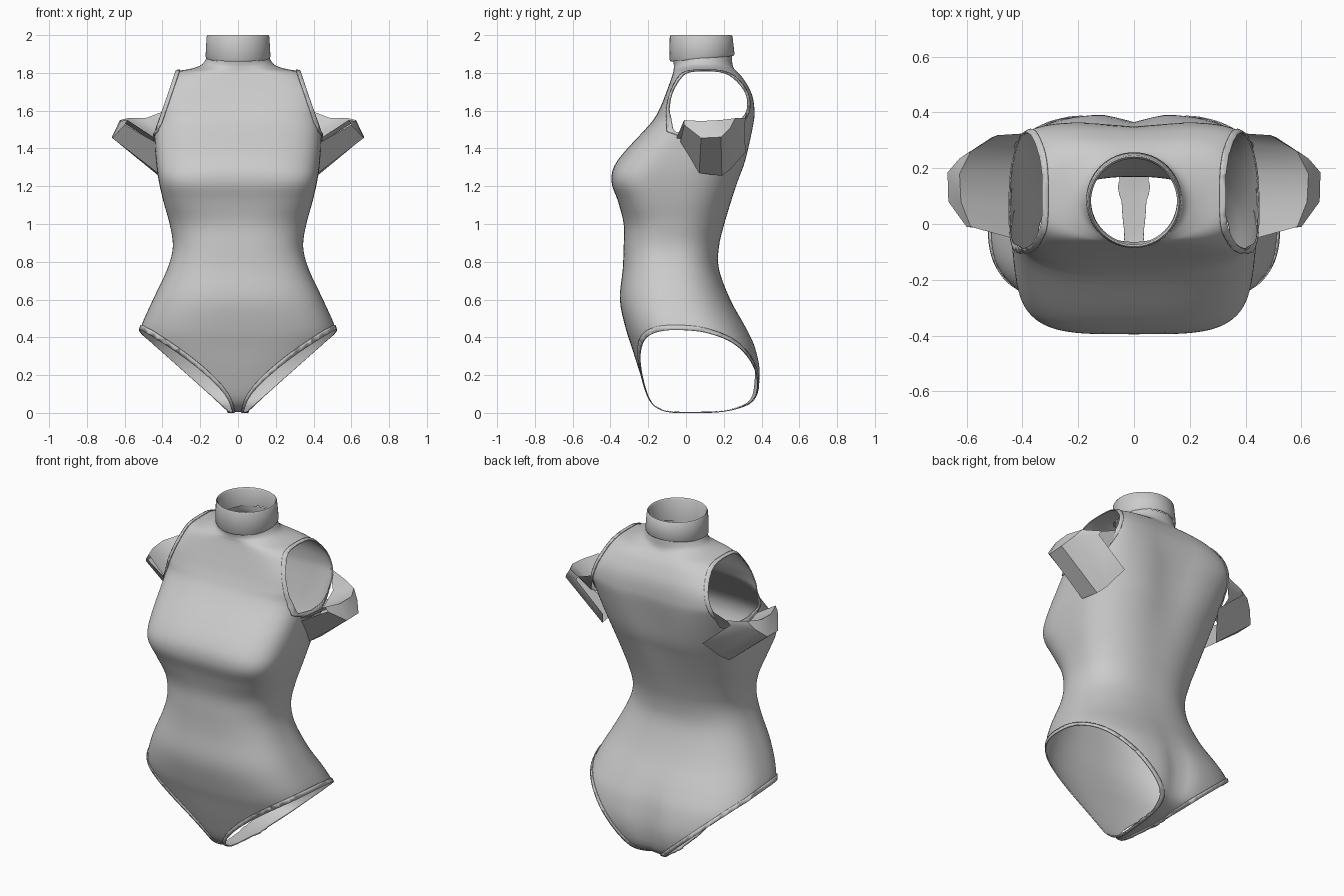
import bpy, bmesh, math
from mathutils import Vector

if "Cube" in bpy.data.objects:
    bpy.data.objects.remove(bpy.data.objects["Cube"])

fabric = bpy.data.materials.new("light_grey_fabric")
fabric.diffuse_color = (0.6, 0.6, 0.6, 1)
fabric.use_nodes = True
fabric.node_tree.nodes["Principled BSDF"].inputs["Base Color"].default_value = fabric.diffuse_color

# Torso sections: height, half width, front y, back y, front and back squareness
SECTIONS = [
    (0.004, 0.00, -0.05, 0.12, 2.0, 2.0),
    (0.020, 0.26, -0.13, 0.25, 2.2, 2.2),
    (0.070, 0.40, -0.19, 0.36, 2.3, 2.6),
    (0.200, 0.49, -0.24, 0.395, 2.4, 2.7),
    (0.340, 0.525, -0.285, 0.37, 2.6, 2.7),
    (0.450, 0.515, -0.32, 0.32, 2.7, 2.5),
    (0.600, 0.45, -0.35, 0.235, 2.6, 2.4),
    (0.760, 0.375, -0.335, 0.175, 2.6, 2.4),
    (0.880, 0.345, -0.33, 0.175, 2.6, 2.4),
    (1.000, 0.362, -0.33, 0.205, 2.7, 2.4),
    (1.120, 0.395, -0.36, 0.245, 3.4, 2.5),
    (1.230, 0.42, -0.395, 0.285, 4.0, 2.7),
    (1.340, 0.435, -0.36, 0.325, 3.4, 2.9),
    (1.530, 0.445, -0.19, 0.362, 3.3, 3.8),
    (1.610, 0.440, -0.14, 0.365, 4.2, 4.8),
    (1.690, 0.415, -0.107, 0.35, 4.8, 4.8),
    (1.765, 0.375, -0.08, 0.31, 4.0, 3.8),
    (1.803, 0.345, -0.068, 0.278, 2.8, 2.6),
    (1.822, 0.25, -0.065, 0.26, 2.3, 2.3),
    (1.845, 0.19, -0.065, 0.25, 2.0, 2.0),
    (1.890, 0.162, -0.075, 0.245, 2.0, 2.0),
]
SIDES, STEPS = 96, 4


def finish(bm, name, angle=40, thickness=0):
    mesh = bpy.data.meshes.new(name)
    bm.to_mesh(mesh)
    bm.free()
    ob = bpy.data.objects.new(name, mesh)
    bpy.context.collection.objects.link(ob)
    mesh.materials.append(fabric)
    if thickness:
        mod = ob.modifiers.new("cloth", 'SOLIDIFY')
        mod.thickness, mod.offset = thickness, 0
    bpy.ops.object.select_all(action='DESELECT')
    ob.select_set(True)
    bpy.context.view_layer.objects.active = ob
    bpy.ops.object.shade_smooth_by_angle(angle=math.radians(angle))
    return ob


def loft(bm, rows, closed=True):
    grid = [[bm.verts.new(p) for p in row] for row in rows]
    n = len(rows[0])
    for a, b in zip(grid, grid[1:]):
        for j in range(n if closed else n - 1):
            k = (j + 1) % n
            bm.faces.new((a[j], a[k], b[k], b[j]))


def section(s):
    z, w, yf, yb, nf, nb = s
    mid = yf + (yb - yf) * 0.5
    cleft = 0.03 * math.exp(-((z - 0.2) / 0.2) ** 2)
    spine = 0.022 * math.exp(-((z - 1.45) / 0.3) ** 2)
    row = []
    for j in range(SIDES):
        t = 2 * math.pi * j / SIDES
        c, q = math.cos(t), math.sin(t)
        n = nb if q > 0 else nf
        x = w * math.copysign(abs(c) ** (2 / n), c)
        y = mid + (yb - yf) * 0.5 * math.copysign(abs(q) ** (2 / n), q)
        if q > 0:
            y -= q * (cleft * math.exp(-(x / 0.07) ** 2) + spine * math.exp(-(x / 0.13) ** 2))
        row.append((x, y, z))
    return row


def smooth_sections():
    out = []
    for i in range(len(SECTIONS) - 1):
        p = [SECTIONS[min(max(i + k, 0), len(SECTIONS) - 1)] for k in (-1, 0, 1, 2)]
        for k in range(STEPS):
            t = k / STEPS
            out.append([0.5 * (2 * b + (c - a) * t + (2 * a - 5 * b + 4 * c - d) * t * t
                               + (3 * b - a - 3 * c + d) * t ** 3) for a, b, c, d in zip(*p)])
    return out + [SECTIONS[-1]]


def trim(bm, func):
    """Cut away the part of the surface where func is positive."""
    val = {v: func(v.co) for v in bm.verts}
    fresh = set()
    for e in list(bm.edges):
        a, b = e.verts
        fa, fb = val[a], val[b]
        if (fa > 0) != (fb > 0):
            v = bmesh.utils.edge_split(e, a, min(max(fa / (fa - fb), 0.001), 0.999))[1]
            fresh.add(v)
    for f in list(bm.faces):
        hits = [v for v in f.verts if v in fresh]
        if len(hits) == 2:
            bmesh.utils.face_split(f, hits[0], hits[1])
    gone = [v for v in bm.verts if v not in fresh and val[v] > 0]
    bmesh.ops.delete(bm, geom=gone, context='VERTS')


def leg_cut(p):
    t = min(max((p.y + 0.2) / 0.35, 0), 1)
    x = abs(p.x) - 0.025 - 0.03 * t
    power = 0.68 + 0.32 * t
    h = 0.015 + (0.425 * (x / 0.48) ** power if x > 0 else 2 * x)
    return h - p.z


def arm_cut(p):
    # Slanted plane across the shoulder, rounded off below
    dz = p.z - 1.575
    f = 1 - ((p.y - 0.12) / 0.245) ** 2 - (dz / (0.27 if dz > 0 else 0.145)) ** 2
    return min(f, (abs(p.x) - 0.432 + 0.34 * (p.z - 1.5)) * 8)


def torso_surface():
    bm = bmesh.new()
    loft(bm, [section(s) for s in smooth_sections()])
    bmesh.ops.remove_doubles(bm, verts=bm.verts, dist=0.0005)
    trim(bm, leg_cut)
    trim(bm, arm_cut)
    bm.normal_update()
    return bm


# Main body, open at neck, arms and legs
finish(torso_surface(), "bodysuit_torso")

# Raised hems around the leg and arm openings
for name, cut, width in (("leg_hems", leg_cut, 0.03), ("arm_hems", arm_cut, 0.16)):
    bm = torso_surface()
    trim(bm, lambda p: -cut(p) - width)
    bm.normal_update()
    for v in bm.verts:
        v.co += v.normal * 0.004
    finish(bm, name, 40, 0.005)

# Standing collar: outer wall, rim and inner wall
bm = bmesh.new()
rows = []
for r, z, tilt, cy in ((0.166, 1.86, 0.03, 0.085), (0.172, 1.87, 0.03, 0.085),
                       (0.166, 1.99, 0.005, 0.08), (0.161, 2.0, 0, 0.08),
                       (0.154, 1.99, 0, 0.08), (0.154, 1.865, 0.03, 0.085)):
    row = []
    for j in range(64):
        t = 2 * math.pi * j / 64
        row.append((r * math.cos(t), cy + r * math.sin(t), z + tilt * (0.5 + 0.5 * math.sin(t))))
    rows.append(row)
loft(bm, rows)
finish(bm, "collar")

# Folded cap sleeves hanging below each armhole, running from back to front
ROWS = [
    [(.385, .325, 1.60), (.425, .29, 1.49), (.435, .18, 1.43), (.44, .06, 1.43), (.44, -.05, 1.455)],
    [(.49, .318, 1.56), (.585, .26, 1.56), (.625, .18, 1.55), (.62, .08, 1.545), (.585, -.01, 1.55)],
    [(.51, .31, 1.535), (.625, .235, 1.51), (.668, .185, 1.46), (.665, .08, 1.455), (.60, -.01, 1.525)],
    [(.33, .315, 1.38), (.385, .235, 1.29), (.42, .19, 1.255), (.425, .07, 1.27), (.44, -.03, 1.435)],
]
bm = bmesh.new()
for side in (1, -1):
    rows = [[Vector((side * x, y, z)) for x, y, z in row] for row in ROWS]
    loft(bm, [r[::side] for r in rows], closed=False)
finish(bm, "cap_sleeves", 40)
